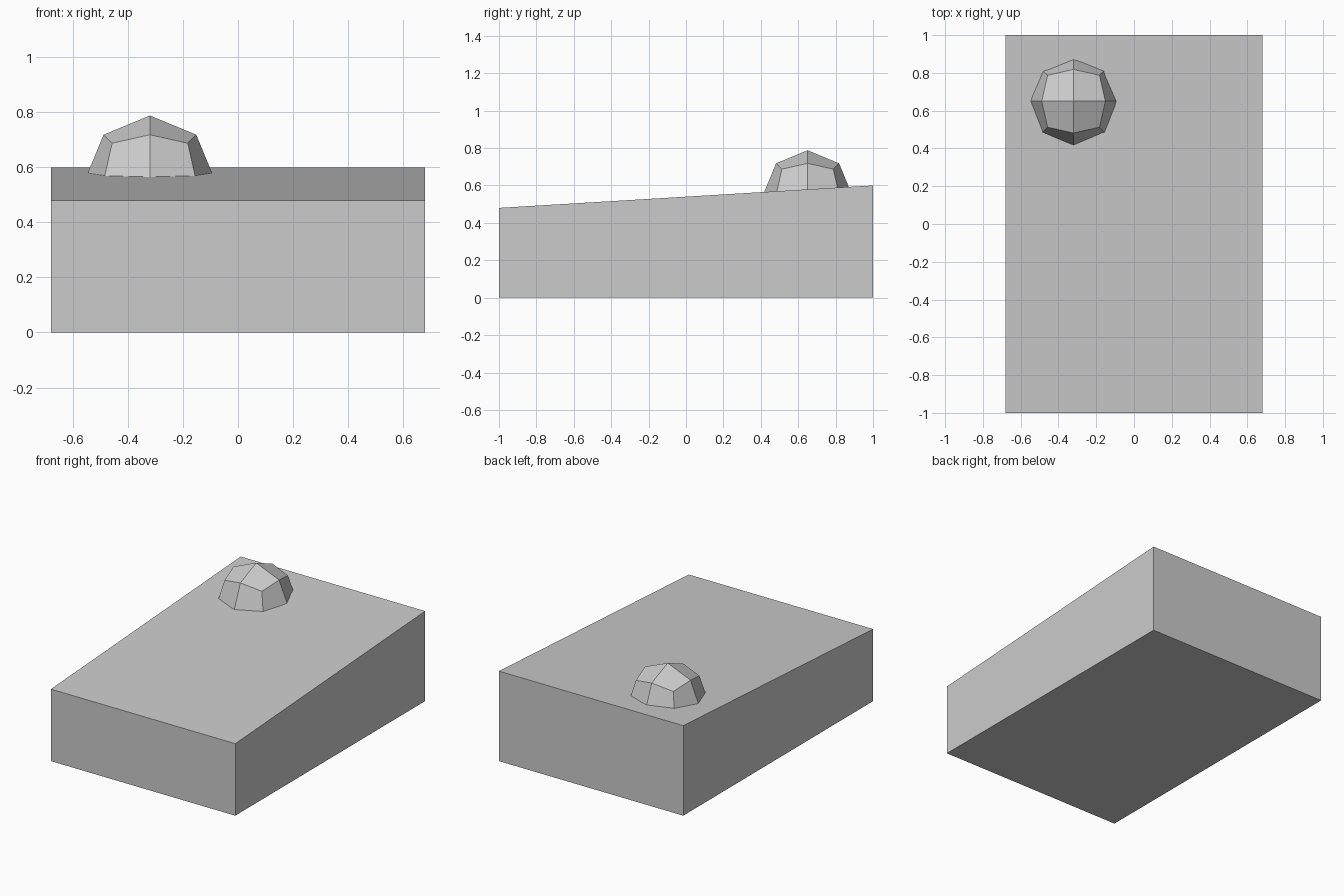
import bpy, bmesh
from mathutils import Vector

cube = bpy.data.objects.get("Cube")
if cube:
    bpy.data.objects.remove(cube, do_unlink=True)

# Plain grey for every part
grey = bpy.data.materials.new("plain_grey")
grey.use_nodes = True
grey.diffuse_color = (0.6, 0.6, 0.6, 1)
grey.node_tree.nodes["Principled BSDF"].inputs["Base Color"].default_value = grey.diffuse_color


def add_object(name, bm):
    bmesh.ops.recalc_face_normals(bm, faces=bm.faces)
    mesh = bpy.data.meshes.new(name)
    bm.to_mesh(mesh)
    bm.free()
    mesh.materials.append(grey)
    obj = bpy.data.objects.new(name, mesh)
    bpy.context.collection.objects.link(obj)
    return obj


# Wedge body: side profile (y, z) extruded across the width
half_width = 0.68
profile = [(-1, 0), (1, 0), (1, 0.6), (-1, 0.48)]
bm = bmesh.new()
side = bm.faces.new([bm.verts.new((-half_width, y, z)) for y, z in profile])
extruded = bmesh.ops.extrude_face_region(bm, geom=[side])["geom"]
bmesh.ops.translate(bm, vec=(2 * half_width, 0, 0),
                    verts=[v for v in extruded if isinstance(v, bmesh.types.BMVert)])
add_object("sloped_body", bm)

# Round knob: a subdivided cube pushed out to a sphere, half sunk in the slope
radius = 0.238
bm = bmesh.new()
bmesh.ops.create_cube(bm, size=2)
bmesh.ops.subdivide_edges(bm, edges=bm.edges[:], cuts=1, use_grid_fill=True)
for v in bm.verts:
    v.co = v.co.normalized() * radius
knob = add_object("round_knob", bm)
knob.location = Vector((-0.32, 0.65, 0.55))
